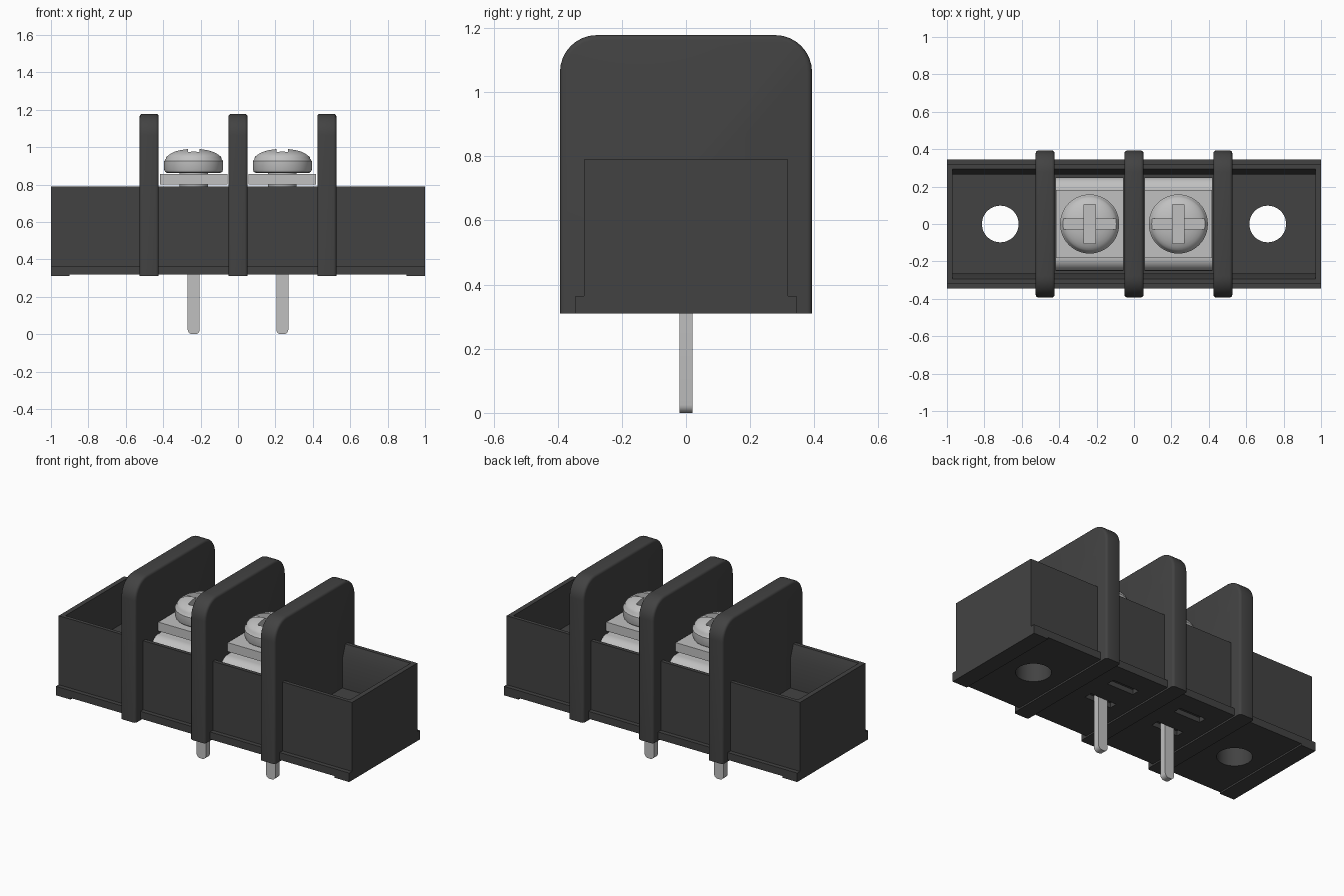
import bpy, bmesh
from math import sin, cos, pi, radians

cube = bpy.data.objects.get("Cube")
if cube:
    bpy.data.objects.remove(cube)


def material(name, value, metallic=0.0):
    m = bpy.data.materials.new(name)
    m.use_nodes = True
    colour = (value, value, value, 1)
    m.diffuse_color = colour
    m.node_tree.nodes["Principled BSDF"].inputs["Base Color"].default_value = colour
    return m


PLASTIC = material("dark grey plastic", 0.055)
METAL = material("light grey metal", 0.53)


def finish(name, bm, mat, smooth=True):
    bmesh.ops.recalc_face_normals(bm, faces=bm.faces)
    mesh = bpy.data.meshes.new(name)
    bm.to_mesh(mesh)
    bm.free()
    mesh.materials.append(mat)
    ob = bpy.data.objects.new(name, mesh)
    bpy.context.collection.objects.link(ob)
    if smooth:
        shade(ob)
    return ob


def activate(ob):
    bpy.ops.object.select_all(action='DESELECT')
    ob.select_set(True)
    bpy.context.view_layer.objects.active = ob


def shade(ob):
    activate(ob)
    bpy.ops.object.shade_smooth_by_angle(angle=radians(32))


def prism_mesh(points, axis, a, b):
    """Extrude a profile: (y, z) points along x, or (x, z) points along y."""
    bm = bmesh.new()
    place = (lambda p: (a, p[0], p[1])) if axis == 'x' else (lambda p: (p[0], a, p[1]))
    face = bm.faces.new([bm.verts.new(place(p)) for p in points])
    moved = bmesh.ops.extrude_face_region(bm, geom=[face])["geom"]
    step = (b - a, 0, 0) if axis == 'x' else (0, b - a, 0)
    bmesh.ops.translate(bm, vec=step, verts=[v for v in moved if isinstance(v, bmesh.types.BMVert)])
    return bm


def prism(name, points, axis, a, b, mat):
    return finish(name, prism_mesh(points, axis, a, b), mat)


def box(name, x0, x1, y0, y1, z0, z1, mat):
    return prism(name, [(y0, z0), (y1, z0), (y1, z1), (y0, z1)], 'x', x0, x1, mat)


def arc(cx, cz, r, start, end, n=8):
    angles = [radians(start + (end - start) * i / n) for i in range(n + 1)]
    return [(cx + r * cos(t), cz + r * sin(t)) for t in angles]


def lathe(name, profile, x, mat, steps=48):
    bm = bmesh.new()
    verts = [bm.verts.new((r, 0, z)) for r, z in profile]
    edges = [bm.edges.new(pair) for pair in zip(verts, verts[1:])]
    bmesh.ops.spin(bm, geom=verts + edges, cent=(0, 0, 0), axis=(0, 0, 1),
                   angle=2 * pi, steps=steps)
    bmesh.ops.remove_doubles(bm, verts=bm.verts, dist=1e-5)
    bmesh.ops.translate(bm, vec=(x, 0, 0), verts=bm.verts)
    return finish(name, bm, mat)


def cut(ob, cutter):
    mod = ob.modifiers.new("cut", 'BOOLEAN')
    mod.operation = 'DIFFERENCE'
    mod.solver = 'EXACT'
    mod.object = cutter
    activate(ob)
    bpy.ops.object.modifier_apply(modifier=mod.name)
    bpy.data.objects.remove(cutter)


POLE = 0.237
BASE, TOP, FLOOR = 0.32, 0.79, 0.53

# Channel shaped housing with a bottom flange and chamfered inner rims
outer = [(0.345, BASE), (0.345, 0.365), (0.318, 0.365), (0.318, TOP)]
inner = [(0.295, TOP), (0.265, 0.71), (0.265, FLOOR)]


def mirrored(half):
    return half + [(-y, z) for y, z in reversed(half)]


housing = prism("housing", mirrored(outer + inner), 'x', -0.97, 0.97, PLASTIC)

# Mounting holes and the shallow recesses underneath
for s in (-1, 1):
    cut(housing, lathe("hole_cutter", [(0, 0.2), (0.098, 0.2), (0.098, 0.7), (0, 0.7)],
                       s * 0.715, PLASTIC))
    for y in (0, 0.19):
        cut(housing, box("recess_cutter", s * POLE - 0.09, s * POLE + 0.09,
                         y - 0.025, y + 0.025, 0.3, 0.35, PLASTIC))
shade(housing)

# End walls and the feet below them
for side, s in (("right", -1), ("left", 1)):
    prism(side + "_end_wall", mirrored(outer), 'x', s * 0.97, s, PLASTIC)
    box(side + "_foot", s * 0.9, s, -0.345, 0.345, 0.31, BASE, PLASTIC)

# Barrier dividers with rounded upper corners and softened rims
for side, x in (("right", -0.475), ("middle", 0), ("left", 0.475)):
    half = [(0.393, 0.31)] + arc(0.278, 1.063, 0.115, 0, 90)
    bm = prism_mesh(mirrored(half), 'x', x - 0.051, x + 0.051)
    rim = [e for e in bm.edges
           if abs(e.verts[0].co.x - e.verts[1].co.x) < 1e-5
           and max(v.co.z for v in e.verts) > 0.32]
    bmesh.ops.bevel(bm, geom=rim, offset=0.015, segments=3, profile=0.5, affect='EDGES')
    finish(side + "_divider", bm, PLASTIC)

# Terminals: strap, clamp plate, slotted screw and solder pin
for side, s in (("right", -1), ("left", 1)):
    x = s * POLE
    strap = [(0.25, FLOOR)] + arc(0.18, 0.71, 0.07, 0, 90)
    prism(side + "_terminal_strap", mirrored(strap), 'x', x - 0.182, x + 0.182, METAL)
    box(side + "_clamp_plate", x - 0.18, x + 0.18, -0.182, 0.182, 0.8, 0.855, METAL)
    lathe(side + "_screw_shank", [(0, 0.77), (0.077, 0.77), (0.077, 0.87), (0, 0.87)], x, METAL)

    head = [(0, 0.862), (0.143, 0.862), (0.153, 0.868), (0.158, 0.88), (0.158, 0.925)]
    head += [(0.15 * cos(t), 0.935 + 0.057 * sin(t)) for t in
             [pi / 2 * i / 8 for i in range(8)]] + [(0, 0.992)]
    screw = lathe(side + "_screw_head", head, x, METAL)
    cut(screw, box("slot_cutter", x - 0.2, x + 0.2, -0.03, 0.03, 0.952, 1.1, METAL))
    cut(screw, box("cross_cutter", x - 0.03, x + 0.03, -0.105, 0.105, 0.925, 1.1, METAL))
    shade(screw)

    tip = [(x + 0.032, 0.4)] + arc(x + 0.007, 0.025, 0.025, 0, -90, 5)
    tip += arc(x - 0.007, 0.025, 0.025, -90, -180, 5) + [(x - 0.032, 0.4)]
    prism(side + "_solder_pin", tip, 'y', -0.02, 0.02, METAL)
